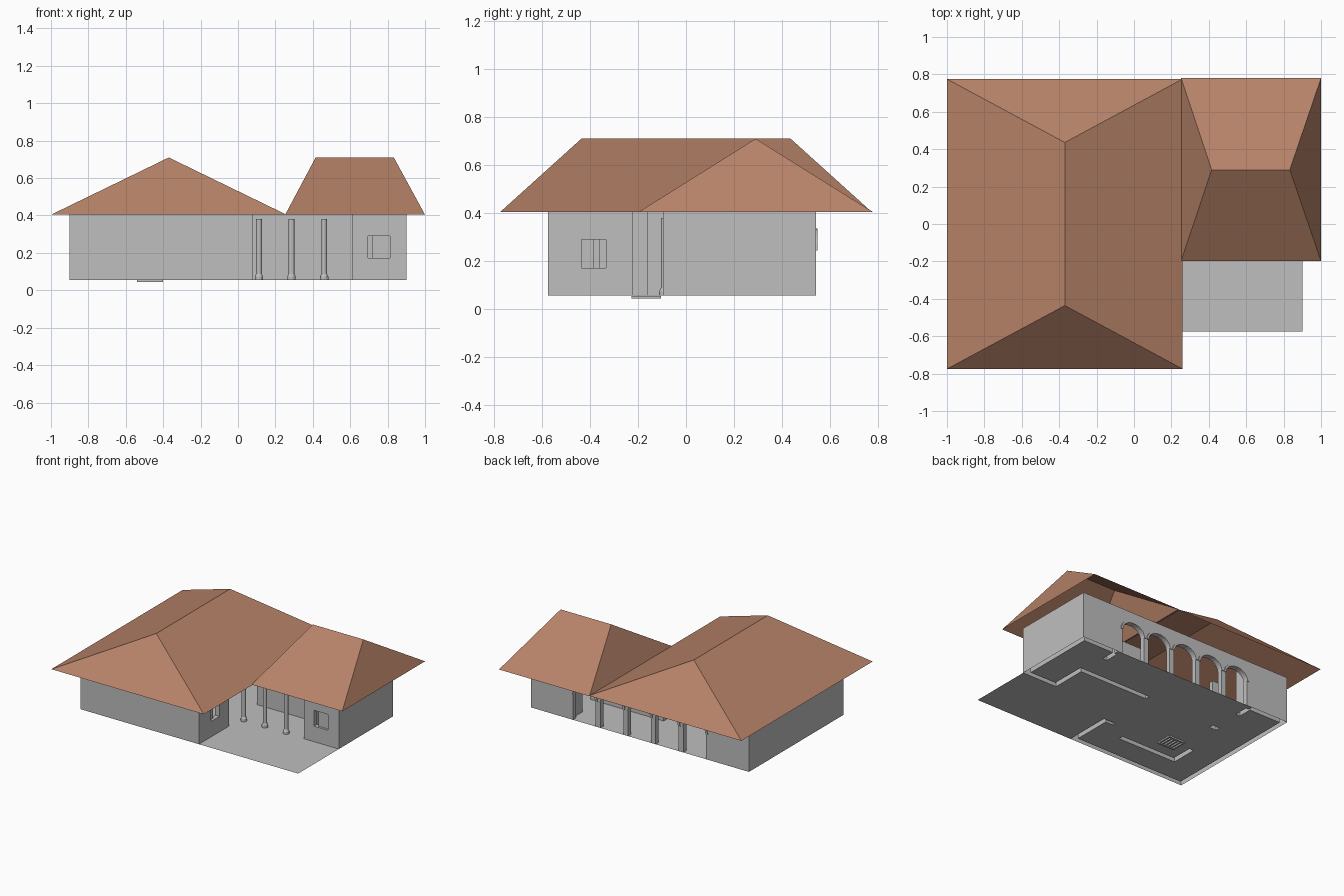
import bpy, bmesh, math
from mathutils import Vector

if "Cube" in bpy.data.objects:
    bpy.data.objects.remove(bpy.data.objects["Cube"])


def material(name, rgb):
    m = bpy.data.materials.new(name)
    m.diffuse_color = (*rgb, 1)
    m.use_nodes = True
    m.node_tree.nodes["Principled BSDF"].inputs["Base Color"].default_value = m.diffuse_color
    return m


PLASTER = material("grey_plaster", (0.52, 0.52, 0.52))
TILE = material("terracotta_roof", (0.47, 0.225, 0.14))
FLOOR, EAVE, RIDGE = 0.056, 0.404, 0.71


def finish(name, bm, mat):
    me = bpy.data.meshes.new(name)
    bm.to_mesh(me)
    bm.free()
    me.materials.append(mat)
    ob = bpy.data.objects.new(name, me)
    bpy.context.collection.objects.link(ob)
    return ob


def mesh(name, verts, faces, mat, weld=False):
    bm = bmesh.new()
    vs = [bm.verts.new(v) for v in verts]
    for f in faces:
        bm.faces.new([vs[i] for i in f])
    if weld:
        bmesh.ops.remove_doubles(bm, verts=bm.verts, dist=1e-5)
    return finish(name, bm, mat)


def box(name, x0, x1, y0, y1, z0, z1, mat=PLASTER):
    v = [(x, y, z) for x in (x0, x1) for y in (y0, y1) for z in (z0, z1)]
    f = [(0, 1, 3, 2), (4, 6, 7, 5), (0, 4, 5, 1), (2, 3, 7, 6), (0, 2, 6, 4), (1, 5, 7, 3)]
    return mesh(name, v, f, mat)


# Hipped roofs, open underneath
def hip_roof(name, x0, x1, y0, y1, a, b, along_y):
    v = [(x0, y0, EAVE), (x1, y0, EAVE), (x1, y1, EAVE), (x0, y1, EAVE), (*a, RIDGE), (*b, RIDGE)]
    if along_y:
        f = [(0, 1, 4), (1, 2, 5, 4), (2, 3, 5), (3, 0, 4, 5)]
    else:
        f = [(0, 1, 5, 4), (1, 2, 5), (2, 3, 4, 5), (3, 0, 4)]
    mesh(name, v, f, TILE)


hip_roof("main_roof", -1, 0.26, -0.775, 0.775, (-0.37, -0.436), (-0.37, 0.436), True)
hip_roof("wing_roof", 0.252, 1, -0.198, 0.78, (0.415, 0.29), (0.833, 0.29), False)

# Wall footprints (x0, x1, y0, y1); T is the wall thickness
T = 0.036
W, E, S, N = -0.9, 0.9, -0.575, 0.542
WALLS = [
    (W, W + T, S, N),                   # west wall
    (W, 0.08, S, S + T),                # front wall of main house
    (0.08 - T, 0.08, S, -0.22),         # main house wall beside the terrace
    (-0.02, 0.08, -0.245, -0.22),       # return beside the entrance
    (E - T, E, -0.095, N),              # east wall of wing
    (0.61, E, -0.095, -0.095 + T),      # front wall of wing
    (0.61, 0.61 + T, -0.095, 0.17),     # inner wall of wing
    (0.04, 0.61 + T, 0.17, 0.17 + T),   # wall behind the columns
    (0.575, E, N - T, N),               # back wall, wing end
    (0.575, 0.575 + T, 0.40, N),
    (W, -0.565, N - T, N),              # back wall, main end
    (-0.60, -0.565, 0.40, N),
    (-0.66, -0.17, -0.36, -0.36 + T),   # inner room
    (-0.66, -0.66 + T, -0.36, -0.16),
    (-0.60, -0.54, 0.15, 0.15 + T),
]
# Window openings (x0, x1, y0, y1, z0, z1)
OPENINGS = [
    (0.694, 0.812, -0.11, -0.04, 0.172, 0.29),
    (0.03, 0.09, -0.435, -0.333, 0.172, 0.29),
]


# Union of the footprints on a grid, giving hollow-footed walls and the floor around them
def build_walls():
    xs = sorted({v for r in WALLS + OPENINGS for v in r[:2]})
    ys = sorted({v for r in WALLS + OPENINGS for v in r[2:4]})
    xs, ys = [x for x in xs if W <= x <= E], [y for y in ys if S <= y <= N]
    zs = [FLOOR, 0.172, 0.29, EAVE]
    size = (len(xs) - 1, len(ys) - 1, len(zs) - 1)

    def solid(c):
        if any(n < 0 or n >= s for n, s in zip(c, size)):
            return False
        x, y, z = [(a[n] + a[n + 1]) / 2 for a, n in zip((xs, ys, zs), c)]
        if any(o[0] < x < o[1] and o[2] < y < o[3] and o[4] < z < o[5] for o in OPENINGS):
            return False
        return any(r[0] < x < r[1] and r[2] < y < r[3] for r in WALLS)

    axes = (xs, ys, zs)
    verts, faces, fverts, ffaces = [], [], [], []

    def quad(vl, fl, c, axis, side):
        u, w = (axis + 1) % 3, (axis + 2) % 3
        loop = [(0, 0), (1, 0), (1, 1), (0, 1)]
        for p, q in (loop if side else loop[::-1]):
            co = [0, 0, 0]
            co[axis] = axes[axis][c[axis] + side]
            co[u], co[w] = axes[u][c[u] + p], axes[w][c[w] + q]
            vl.append(co)
        n = len(vl)
        fl.append((n - 4, n - 3, n - 2, n - 1))

    for i in range(size[0]):
        for j in range(size[1]):
            if not solid((i, j, 0)):
                n = len(fverts)
                fverts.extend([(xs[i], ys[j], FLOOR), (xs[i + 1], ys[j], FLOOR),
                               (xs[i + 1], ys[j + 1], FLOOR), (xs[i], ys[j + 1], FLOOR)])
                ffaces.append((n, n + 1, n + 2, n + 3))
            for k in range(size[2]):
                c = (i, j, k)
                if not solid(c):
                    continue
                for axis in range(3):
                    for side in (0, 1):
                        nb = list(c)
                        nb[axis] += 1 if side else -1
                        if not solid(nb) and not (axis == 2 and nb[2] < 0):
                            quad(verts, faces, c, axis, side)
    mesh("walls", verts, faces, PLASTER, True)
    mesh("floor", fverts, ffaces, PLASTER, True)


build_walls()


# Strip of matching outlines pushed through in y
def band(name, inner, outer, y0, y1):
    n = len(inner)
    v = [(x, y, z) for y in (y0, y1) for row in (inner, outer) for x, z in row]
    f = []
    for i in range(n - 1):
        a, b, c, d = i, i + n, i + 2 * n, i + 3 * n
        f += [(a, a + 1, b + 1, b), (c, d, d + 1, c + 1), (a, c, c + 1, a + 1), (b, b + 1, d + 1, d)]
    f += [(0, n, 3 * n, 2 * n), (n - 1, 3 * n - 1, 4 * n - 1, 2 * n - 1)]
    bm = bmesh.new()
    vs = [bm.verts.new(p) for p in v]
    for q in f:
        bm.faces.new([vs[i] for i in q])
    bmesh.ops.recalc_face_normals(bm, faces=bm.faces)
    return finish(name, bm, PLASTER)


# Back arcade: five arched bays with piers between
BAYS, PITCH, START, PIER = 5, 0.228, -0.565, 0.04
for b in range(BAYS):
    cx = START + PITCH * (b + 0.5)
    half = PITCH / 2 - PIER / 2

    def arc(r, h):
        return [(cx + r * math.cos(t), 0.245 + h * math.sin(t))
                for t in [math.pi * (1 - i / 12) for i in range(13)]]
    low = arc(half, 0.075)
    band(f"arch_{b}", low, [(x, EAVE) for x, z in low], N - T, N)
    band(f"arch_hood_{b}", low, arc(half + 0.016, 0.091), N - 0.002, N + 0.006)
for b in range(BAYS + 1):
    px = START + PITCH * b
    box(f"arcade_pier_{b}", px - PIER / 2, px + PIER / 2, N - T, N, FLOOR, EAVE)

# Terrace columns with flared feet
for i, x in enumerate((0.112, 0.286, 0.461)):
    bm = bmesh.new()
    rings = []
    for r, z in ((0.022, FLOOR), (0.022, 0.074), (0.015, 0.088), (0.015, 0.38)):
        rings.append([bm.verts.new((x + r * math.cos(a), -0.09 + r * math.sin(a), z))
                      for a in [math.tau * k / 12 for k in range(12)]])
    for lo, hi in zip(rings, rings[1:]):
        for k in range(12):
            bm.faces.new((lo[k], lo[(k + 1) % 12], hi[(k + 1) % 12], hi[k]))
    bm.faces.new(rings[-1])
    finish(f"terrace_column_{i}", bm, PLASTER)

# Sliding window panes set back in the openings
box("wing_window_pane", 0.72, 0.812, -0.078, -0.07, 0.172, 0.29)
box("main_window_pane", 0.056, 0.062, -0.435, -0.384, 0.172, 0.29)

# Slatted grate under the floor
gx0, gx1, gy0, gy1 = -0.54, -0.40, -0.228, -0.105
for i in range(6):
    x = gx0 + (gx1 - gx0 - 0.012) * i / 5
    box(f"grate_slat_{i}", x, x + 0.012, gy0, gy1, 0.044, FLOOR - 0.001)
for i, y in enumerate((gy0, gy1 - 0.012)):
    box(f"grate_rail_{i}", gx0, gx1, y, y + 0.012, 0.044, FLOOR - 0.001)
